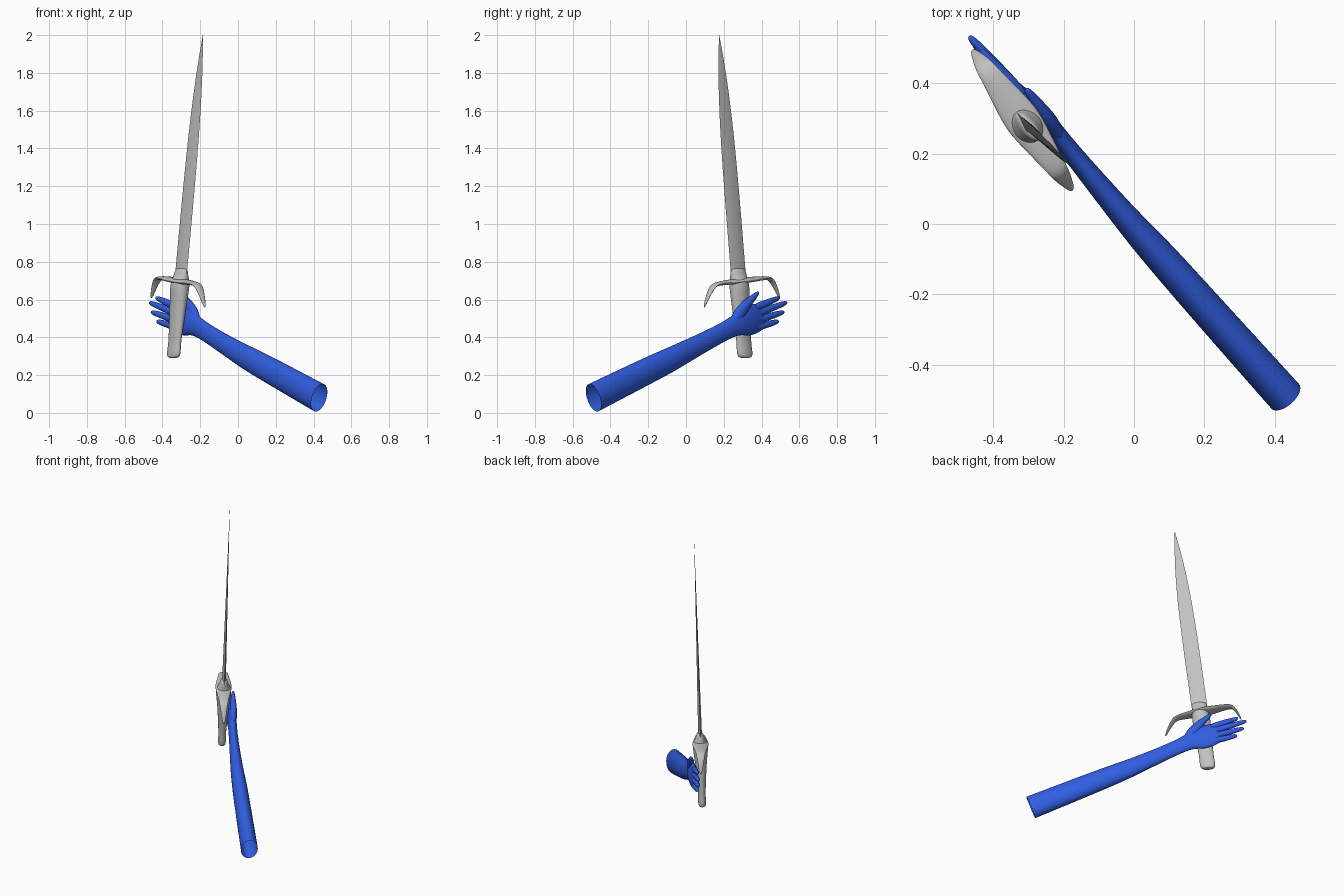
import bpy, bmesh, math
from mathutils import Vector

cube = bpy.data.objects.get("Cube")
if cube:
    bpy.data.objects.remove(cube)


def material(name, rgb):
    mat = bpy.data.materials.new(name)
    mat.use_nodes = True
    mat.diffuse_color = (*rgb, 1)
    shader = next(n for n in mat.node_tree.nodes if n.type == 'BSDF_PRINCIPLED')
    shader.inputs["Base Color"].default_value = (*rgb, 1)
    return mat


STEEL = material("steel_grey", (0.54, 0.54, 0.54))
BLUE = material("blue_skin", (0.03, 0.11, 0.74))
UP = Vector((0, 0, 1))

# Sword frame: ACROSS the blade, THROUGH its thickness, and a leaning axis
ACROSS = Vector((-0.62, 0.785, 0))
THROUGH = Vector((0.785, 0.62, 0))
LEAN = THROUGH * 0.022 - ACROSS * 0.12
HUB = Vector((-0.305, 0.28, 0.7))


def sword_axis(height):
    return HUB + (UP + LEAN) * (height - HUB.z)


def loft(name, rings, mat, sides=16, rounded=True, cap_start=True):
    """Skin a row of elliptical rings, each (centre, half axis a, half axis b)."""
    bm = bmesh.new()
    loops = []
    angles = [math.tau * i / sides for i in range(sides)]
    for centre, a, b in rings:
        loops.append([bm.verts.new(centre + a * math.cos(k) + b * math.sin(k)) for k in angles])
    for low, high in zip(loops, loops[1:]):
        for i in range(sides):
            j = (i + 1) % sides
            bm.faces.new((low[i], low[j], high[j], high[i]))
    bm.faces.new(loops[-1])
    if cap_start:
        bm.faces.new(loops[0][::-1])
    bmesh.ops.recalc_face_normals(bm, faces=bm.faces)
    mesh = bpy.data.meshes.new(name)
    bm.to_mesh(mesh)
    bm.free()
    mesh.materials.append(mat)
    part = bpy.data.objects.new(name, mesh)
    bpy.context.collection.objects.link(part)
    bpy.ops.object.select_all(action='DESELECT')
    bpy.context.view_layer.objects.active = part
    part.select_set(True)
    if rounded:
        bpy.ops.object.shade_smooth()
        subdivision = part.modifiers.new("rounding", 'SUBSURF')
        subdivision.levels = subdivision.render_levels = 2
    else:
        bpy.ops.object.shade_smooth_by_angle(angle=math.radians(35))


def limb(name, path, mat, **options):
    """Loft along a path of (point, half width, half height)."""
    points = [Vector(point) for point, wide, tall in path]
    rings = []
    for i, (point, wide, tall) in enumerate(path):
        ahead = points[min(i + 1, len(points) - 1)]
        behind = points[max(i - 1, 0)]
        tangent = (ahead - behind).normalized()
        side = tangent.cross(UP).normalized()
        rings.append((points[i], side * wide, side.cross(tangent) * tall))
    loft(name, rings, mat, **options)


# Blade: diamond section, nearly parallel edges closing into a point
blade_rings = []
steps = 12
for i in range(steps + 1):
    f = i / steps
    width = max(0.05 * (1 - f ** 4), 0.001)
    thickness = max(0.012 * (1 - f), 0.001)
    blade_rings.append((sword_axis(0.74 + 1.26 * f), ACROSS * width, THROUGH * thickness))
loft("blade", blade_rings, STEEL, sides=4, rounded=False)

# Grip, hub and collar: (height, half width, half thickness)
grip = [(0.29, 0.03, 0.02), (0.3, 0.05, 0.025), (0.34, 0.05, 0.025), (0.37, 0.045, 0.023),
        (0.62, 0.06, 0.04), (0.69, 0.055, 0.055), (0.73, 0.05, 0.027), (0.77, 0.05, 0.02)]
loft("grip", [(sword_axis(height), ACROSS * wide, THROUGH * thick)
              for height, wide, thick in grip], STEEL)

# Cross guard: one half (reach, drop, half width, half thickness), mirrored and tilted
half = [(0.07, 0, 0.045, 0.014), (0.16, 0, 0.03, 0.01), (0.19, 0.01, 0.027, 0.01),
        (0.22, 0.06, 0.017, 0.008), (0.246, 0.12, 0.007, 0.004)]
mirrored = [(-reach, *rest) for reach, *rest in reversed(half)]
tilt = ACROSS + UP * 0.1 + THROUGH * 0.05
limb("cross_guard", [(HUB + ACROSS * 0.02 + tilt * reach - UP * drop, wide, thick)
                     for reach, drop, wide, thick in mirrored + [(0, 0, 0.055, 0.017)] + half],
     STEEL)

# Arm flowing into the palm, open at the cut end
limb("arm_and_palm", [
    ((0.43, -0.49, 0.08), 0.054, 0.08), ((0.17, -0.2, 0.225), 0.05, 0.073),
    ((0.06, -0.075, 0.285), 0.047, 0.067), ((-0.01, 0, 0.325), 0.04, 0.06),
    ((-0.2, 0.23, 0.445), 0.026, 0.046), ((-0.24, 0.28, 0.475), 0.03, 0.065),
    ((-0.285, 0.33, 0.49), 0.03, 0.09), ((-0.35, 0.4, 0.51), 0.018, 0.072),
    ((-0.36, 0.41, 0.515), 0.01, 0.055)], BLUE, cap_start=False)

# Fingers fan out from evenly spaced knuckles
finger_tips = {"index_finger": (-0.435, 0.495, 0.61), "middle_finger": (-0.47, 0.535, 0.585),
               "ring_finger": (-0.46, 0.52, 0.535), "little_finger": (-0.43, 0.49, 0.485)}
taper = [(0, 0.018), (0.35, 0.018), (0.7, 0.015), (0.93, 0.012), (1, 0.006)]
for i, (name, tip) in enumerate(finger_tips.items()):
    knuckle = Vector((-0.31, 0.36, 0.555 - 0.035 * i))
    limb(name, [(knuckle.lerp(Vector(tip), f), radius, radius * 1.15) for f, radius in taper],
         BLUE, sides=12)

# Thumb rising beside the grip
limb("thumb", [((-0.215, 0.25, 0.475), 0.02, 0.03), ((-0.235, 0.285, 0.53), 0.026, 0.036),
               ((-0.26, 0.32, 0.575), 0.022, 0.028), ((-0.3, 0.375, 0.63), 0.012, 0.013),
               ((-0.307, 0.385, 0.64), 0.006, 0.006)], BLUE, sides=12)
